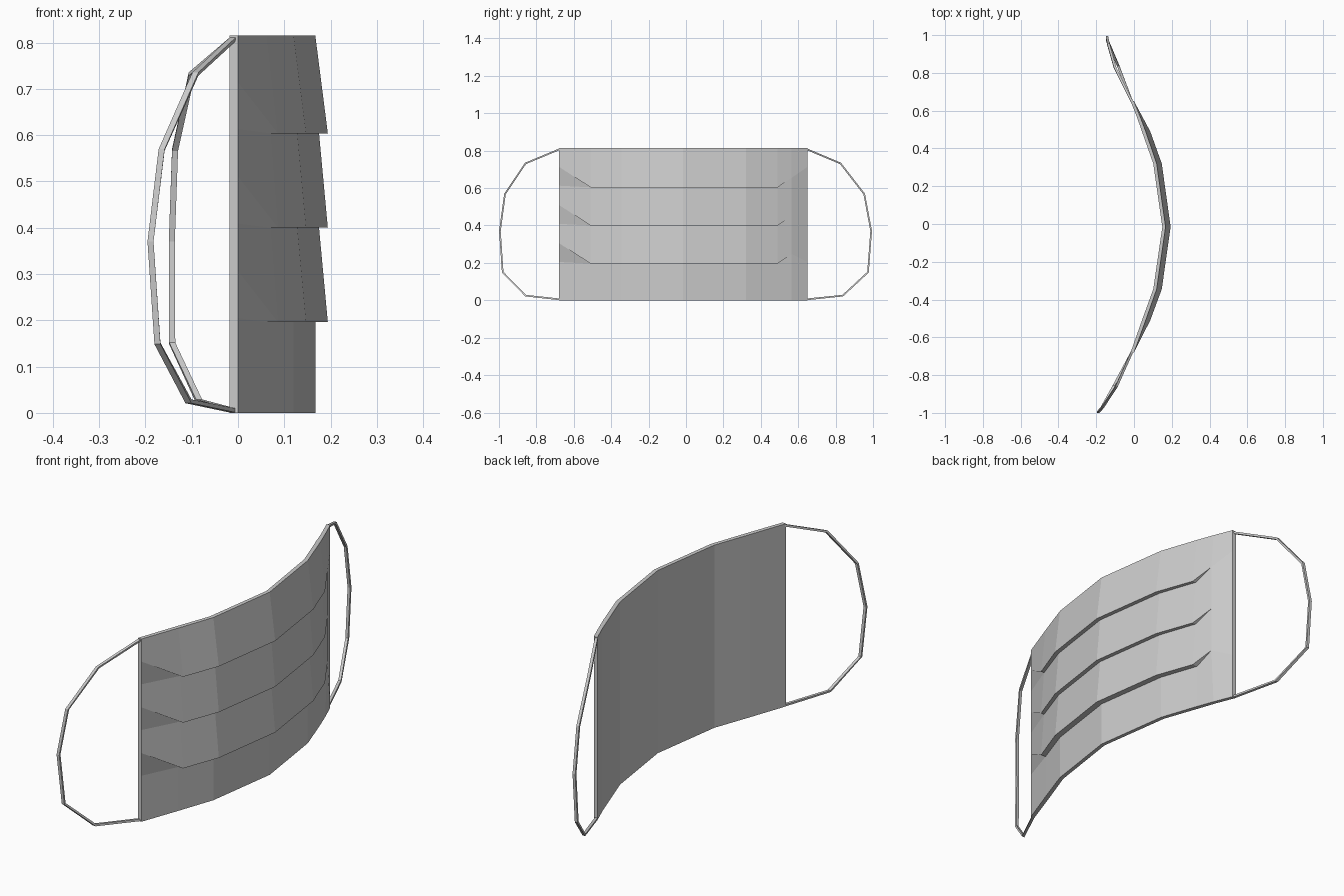
import bpy
from mathutils import Vector

if "Cube" in bpy.data.objects:
    bpy.data.objects.remove(bpy.data.objects["Cube"])


def make(name, verts, faces):
    me = bpy.data.meshes.new(name)
    me.from_pydata(verts, [], faces)
    me.validate()
    ob = bpy.data.objects.new(name, me)
    bpy.context.collection.objects.link(ob)
    return ob


def bridge(rows, n):
    """Quads between consecutive rows of n vertices."""
    return [(r * n + c, (r + 1) * n + c, (r + 1) * n + c + 1, r * n + c + 1)
            for r in range(rows - 1) for c in range(n - 1)]


TOP = 0.815
# columns: y, outer x, inner x
COLS = [(-0.68, 0.0, -0.018), (-0.51, 0.062, 0.042), (-0.345, 0.12, 0.102),
        (-0.015, 0.167, 0.150), (0.32, 0.12, 0.102), (0.49, 0.062, 0.042),
        (0.565, 0.034, 0.016), (0.65, 0.0, -0.018)]
N = len(COLS)
LAST = N - 1
FOLDS = [0.604, 0.400, 0.196]

# pleated front: one sheet folded back under each pleat
rows = [[(x, y, TOP) for y, x, _ in COLS]]
for k, z in enumerate(FOLDS):
    edge, tuck = [], []
    back = 0.008 if k < 2 else 0.0
    for i, (y, x, _) in enumerate(COLS):
        if i in (0, LAST):
            edge.append((x, y, z + 0.11))
            tuck.append((x, y, z + 0.009))
        elif i == LAST - 1:
            p = (0.046, y, z + 0.051)
            edge.append(p)
            tuck.append(p)
        else:
            edge.append((x + (0.024 if i in (1, 5) else 0.027), y, z))
            tuck.append((x + back, y, z))
    rows += [edge, tuck]
rows.append([(x, y, 0.0) for y, x, _ in COLS])
verts = [v for r in rows for v in r]
faces = bridge(len(rows), N)
R = len(rows)

# back sheet, rim and side walls
b = len(verts)
verts += [(x, y, TOP) for y, _, x in COLS] + [(x, y, 0.0) for y, _, x in COLS]
for c in range(N - 1):
    faces.append((b + c, b + c + 1, b + N + c + 1, b + N + c))
    faces.append((c, c + 1, b + c + 1, b + c))
    f = (R - 1) * N + c
    faces.append((f + 1, f, b + N + c, b + N + c + 1))
# side walls span straight from top corner to bottom corner
faces.append((0, b, b + N, (R - 1) * N))
faces.append((LAST, (R - 1) * N + LAST, b + N + LAST, b + LAST))
make("pleated_mask", verts, faces)


# ear loops: flat bands swept along a path
def ear_loop(name, pts, width=0.013, thick=0.009):
    pts = [Vector(p) for p in pts]
    mid = Vector((0, pts[0].y, 0.4))
    vs, fs = [], []
    for i, p in enumerate(pts):
        t = pts[min(i + 1, len(pts) - 1)] - pts[max(i - 1, 0)]
        n = Vector((0, t.z, -t.y)).normalized()
        if n.dot(p - mid) < 0:
            n = -n
        for sx, sn in ((-1, -1), (1, -1), (1, 1), (-1, 1)):
            vs.append(p + Vector((sx * width / 2, 0, 0)) + n * (sn * thick / 2))
    for i in range(len(pts) - 1):
        for j in range(4):
            k = (j + 1) % 4
            fs.append((i * 4 + j, i * 4 + k, i * 4 + 4 + k, i * 4 + 4 + j))
    e = 4 * (len(pts) - 1)
    fs += [(3, 2, 1, 0), (e, e + 1, e + 2, e + 3)]
    ob = make(name, vs, fs)
    # consistent outward normals
    import bmesh
    bm = bmesh.new()
    bm.from_mesh(ob.data)
    bmesh.ops.recalc_face_normals(bm, faces=bm.faces)
    bm.to_mesh(ob.data)
    bm.free()


ear_loop("ear_loop_front", [
    (-0.010, -0.675, 0.808), (-0.092, -0.858, 0.732), (-0.165, -0.968, 0.568),
    (-0.189, -0.995, 0.37), (-0.174, -0.98, 0.15), (-0.107, -0.857, 0.025),
    (-0.010, -0.675, 0.005)])
ear_loop("ear_loop_back", [
    (-0.010, 0.645, 0.808), (-0.100, 0.826, 0.732), (-0.136, 0.953, 0.568),
    (-0.143, 0.990, 0.37), (-0.142, 0.973, 0.15), (-0.084, 0.838, 0.025),
    (-0.010, 0.645, 0.005)])

# clean the mask shell
import bmesh
me = bpy.data.objects["pleated_mask"].data
bm = bmesh.new()
bm.from_mesh(me)
bmesh.ops.remove_doubles(bm, verts=bm.verts, dist=1e-5)
bmesh.ops.recalc_face_normals(bm, faces=bm.faces)
bm.to_mesh(me)
bm.free()
